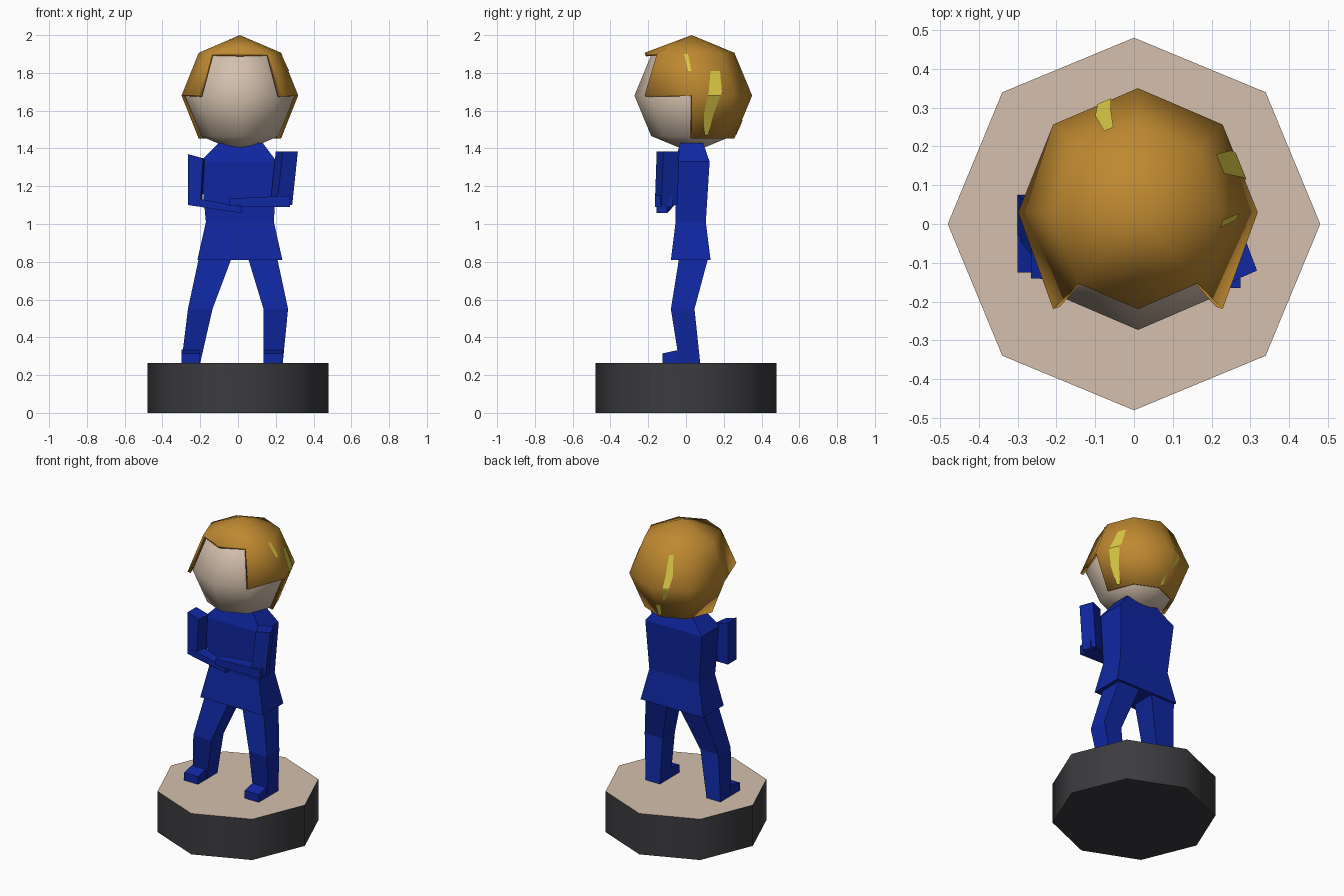
import bpy, bmesh, math
from mathutils import Vector
from mathutils.bvhtree import BVHTree

old = bpy.data.objects.get("Cube")
if old:
    bpy.data.objects.remove(old)


def material(name, rgb):
    m = bpy.data.materials.new(name)
    m.use_nodes = True
    m.diffuse_color = (*rgb, 1)
    m.node_tree.nodes["Principled BSDF"].inputs["Base Color"].default_value = (*rgb, 1)
    return m


SKIN = material("pale skin", (0.66, 0.53, 0.42))
CHARCOAL = material("charcoal", (0.045, 0.045, 0.05))
BLUE = material("suit blue", (0.005, 0.02, 0.36))
HAIR = material("golden brown", (0.52, 0.25, 0.03))
YELLOW = material("yellow highlight", (0.72, 0.6, 0.06))


def finish(name, bm, mats, smooth=None):
    bmesh.ops.recalc_face_normals(bm, faces=bm.faces)
    mesh = bpy.data.meshes.new(name)
    bm.to_mesh(mesh)
    bm.free()
    for m in mats:
        mesh.materials.append(m)
    ob = bpy.data.objects.new(name, mesh)
    bpy.context.collection.objects.link(ob)
    if smooth:
        bpy.ops.object.select_all(action='DESELECT')
        ob.select_set(True)
        bpy.context.view_layer.objects.active = ob
        bpy.ops.object.shade_smooth_by_angle(angle=math.radians(smooth))
    return ob


def loft(name, rings):
    """Skin a row of four-sided sections and cap both ends."""
    bm = bmesh.new()
    loops = [[bm.verts.new(p) for p in ring] for ring in rings]
    for a, b in zip(loops, loops[1:]):
        for i in range(4):
            j = (i + 1) % 4
            bm.faces.new((a[i], a[j], b[j], b[i]))
    bm.faces.new(loops[0])
    bm.faces.new(loops[-1])
    return finish(name, bm, [BLUE])


def section(axis, at, a0, a1, b0, b1):
    """Rectangle across the given axis; a and b are the other axes in order."""
    pts = []
    for a, b in ((a0, b0), (a1, b0), (a1, b1), (a0, b1)):
        p = [a, b]
        p.insert(axis, at)
        pts.append(p)
    return pts


# Octagonal base with a pale top
bm = bmesh.new()
BASE_TOP = 0.265
bmesh.ops.create_cone(bm, cap_ends=True, segments=8, radius1=0.48, radius2=0.48, depth=BASE_TOP)
bmesh.ops.translate(bm, verts=bm.verts, vec=(0, 0, BASE_TOP / 2))
for f in bm.faces:
    f.material_index = int(f.calc_center_median().z > BASE_TOP - 0.01)
finish("base", bm, [CHARCOAL, SKIN], 50)

# Jacket
loft("jacket", [section(2, *s) for s in (
    (0.81, -0.215, 0.235, -0.08, 0.13),
    (1.01, -0.17, 0.19, -0.055, 0.105),
    (1.33, -0.2, 0.205, -0.06, 0.125),
    (1.43, -0.1, 0.13, -0.03, 0.09))])

# Legs and feet: x spans at hip, knee and ankle
LEG_Y = ((0.83, -0.035, 0.12), (0.55, -0.08, 0.045), (BASE_TOP, -0.035, 0.075))
for side, spans in (("right", ((-0.205, -0.03), (-0.265, -0.135), (-0.3, -0.2))),
                    ("left", ((0.05, 0.205), (0.135, 0.265), (0.135, 0.237)))):
    loft(side + "_leg", [section(2, z, *x, y0, y1)
                         for (z, y0, y1), x in zip(LEG_Y, spans)])
    x0, x1 = spans[-1]
    loft(side + "_foot", [section(1, -0.125, x0, x1, BASE_TOP, 0.315),
                          section(1, -0.03, x0, x1, BASE_TOP, 0.335)])

# Folded arms
loft("right_upper_arm", [
    [(-0.265, -0.14, 1.37), (-0.185, -0.14, 1.345), (-0.175, -0.05, 1.345), (-0.265, -0.05, 1.37)],
    [(-0.265, -0.14, 1.1), (-0.2, -0.14, 1.1), (-0.19, -0.05, 1.1), (-0.265, -0.05, 1.1)]])
loft("right_forearm", [section(0, -0.262, -0.14, -0.06, 1.1, 1.145),
                       section(0, 0.02, -0.155, -0.1, 1.057, 1.09)])
top = [(0.2, -0.07), (0.237, -0.155), (0.317, -0.12), (0.285, -0.035)]
loft("left_upper_arm", [[(x, y, 1.385) for x, y in top],
                        [(x - 0.03, y - 0.01, 1.1) for x, y in top]])
loft("left_forearm", [section(0, 0.275, -0.165, -0.07, 1.09, 1.15),
                      section(0, -0.045, -0.165, -0.105, 1.095, 1.135)])

# Head
CENTRE = Vector((0.01, 0.03, 1.68))


def ball(radius):
    b = bmesh.new()
    bmesh.ops.create_uvsphere(b, u_segments=8, v_segments=4, radius=radius)
    bmesh.ops.scale(b, verts=b.verts, vec=(0.965, 1, 1))
    return b


bm = ball(0.303)
bmesh.ops.translate(bm, verts=bm.verts, vec=CENTRE)
finish("head", bm, [SKIN], 60)

# Hair shell, open over the face and below the nape
bm = ball(0.32)
cut = []
for f in bm.faces:
    c = f.calc_center_median()
    nape = c.z < -0.2
    cheek = c.z < 0 and c.y < 0
    brow = c.z < 0.2 and c.y < -0.15
    if nape or cheek or brow:
        cut.append(f)
bmesh.ops.delete(bm, geom=cut, context='FACES')
for v in bm.verts:
    if v.is_boundary and v.co.y < -0.05:
        v.co.y -= 0.023
bmesh.ops.translate(bm, verts=bm.verts, vec=CENTRE)
surface = BVHTree.FromBMesh(bm)
hair = finish("hair", bm, [HAIR], 60)
shell = hair.modifiers.new("thickness", 'SOLIDIFY')
shell.thickness = 0.02
shell.offset = -1


# Highlight streaks laid on the hair
def streak(name, axis, path, steps=6):
    """Path of (across, z, half width), projected on the hair along an axis."""
    b = bmesh.new()
    rows = []
    for p, q in zip(path, path[1:]):
        for i in range(steps + 1):
            t = i / steps
            a, z, w = (u + (v - u) * t for u, v in zip(p, q))
            row = []
            for k in (-1, 0, 1):
                start = [a + k * w, z]
                start.insert(axis, 1)
                aim = Vector((0, 0, 0))
                aim[axis] = -1
                hit, normal, _, _ = surface.ray_cast(Vector(start), aim)
                if hit:
                    row.append(b.verts.new(hit - aim * 0.005))
            if len(row) == 3:
                rows.append(row)
    for r, s in zip(rows, rows[1:]):
        for k in range(2):
            b.faces.new((r[k], r[k + 1], s[k + 1], s[k]))
    bmesh.ops.remove_doubles(b, verts=b.verts, dist=0.0005)
    finish(name, b, [YELLOW])


streak("side_streak", 0, ((0.155, 1.81, 0.025), (0.155, 1.7, 0.035),
                          (0.12, 1.58, 0.025), (0.107, 1.47, 0.01)))
streak("temple_streak", 0, ((0.0, 1.9, 0.01), (0.02, 1.81, 0.008)))
streak("back_streak", 1, ((-0.065, 1.87, 0.012), (-0.08, 1.75, 0.02),
                          (-0.075, 1.65, 0.016), (-0.045, 1.59, 0.005)))
streak("nape_streak", 1, ((-0.005, 1.55, 0.012), (0.005, 1.47, 0.012)))
